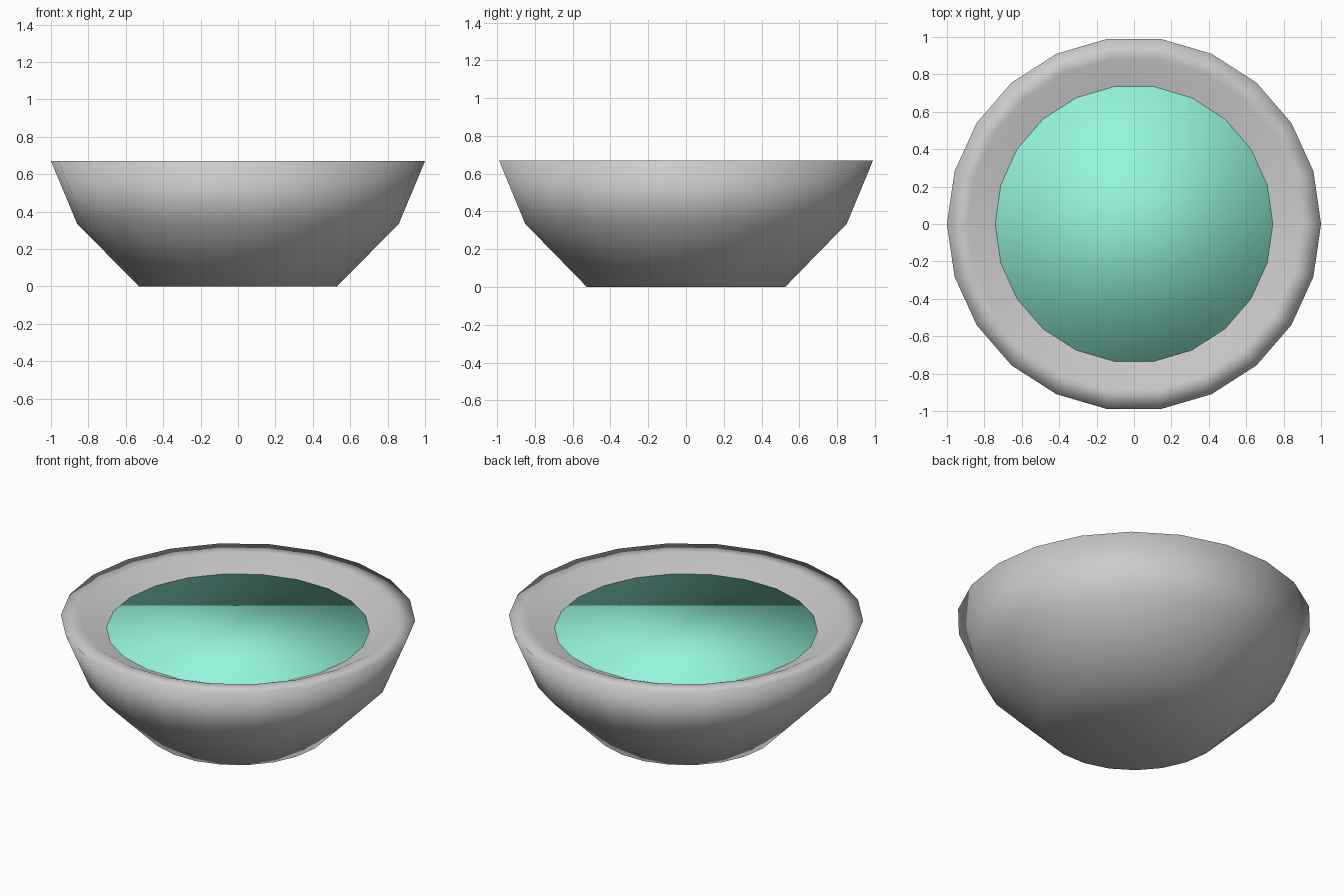
import bpy, bmesh
from math import cos, sin, tau

if "Cube" in bpy.data.objects:
    bpy.data.objects.remove(bpy.data.objects["Cube"])

SIDES = 22


def lathe(name, profile):
    """Spin a (radius, z) profile into a closed, smooth-shaded solid."""
    bm = bmesh.new()
    rings = [[bm.verts.new((r * cos(tau * i / SIDES), r * sin(tau * i / SIDES), z))
              for i in range(SIDES)] for r, z in profile]
    for a, b in zip(rings, rings[1:]):
        for i in range(SIDES):
            j = (i + 1) % SIDES
            bm.faces.new((a[i], a[j], b[j], b[i]))
    bm.faces.new(rings[0][::-1])
    bm.faces.new(rings[-1])
    bmesh.ops.recalc_face_normals(bm, faces=bm.faces)
    for f in bm.faces:
        f.smooth = True
    mesh = bpy.data.meshes.new(name)
    bm.to_mesh(mesh)
    bm.free()
    obj = bpy.data.objects.new(name, mesh)
    bpy.context.collection.objects.link(obj)
    return obj


# Bowl: foot, flared wall, flat rim, shallow inward slope
lathe("bowl", [(0.53, 0), (0.86, 0.335), (1.0, 0.67), (0.89, 0.67), (0.70, 0.58)])

# Liquid filling the bowl
liquid = lathe("liquid", [(0.743, 0.50), (0.743, 0.60)])
teal = bpy.data.materials.new("teal_liquid")
teal.diffuse_color = (0.30, 0.92, 0.72, 1)
teal.use_nodes = True
teal.node_tree.nodes["Principled BSDF"].inputs["Base Color"].default_value = teal.diffuse_color
liquid.data.materials.append(teal)
